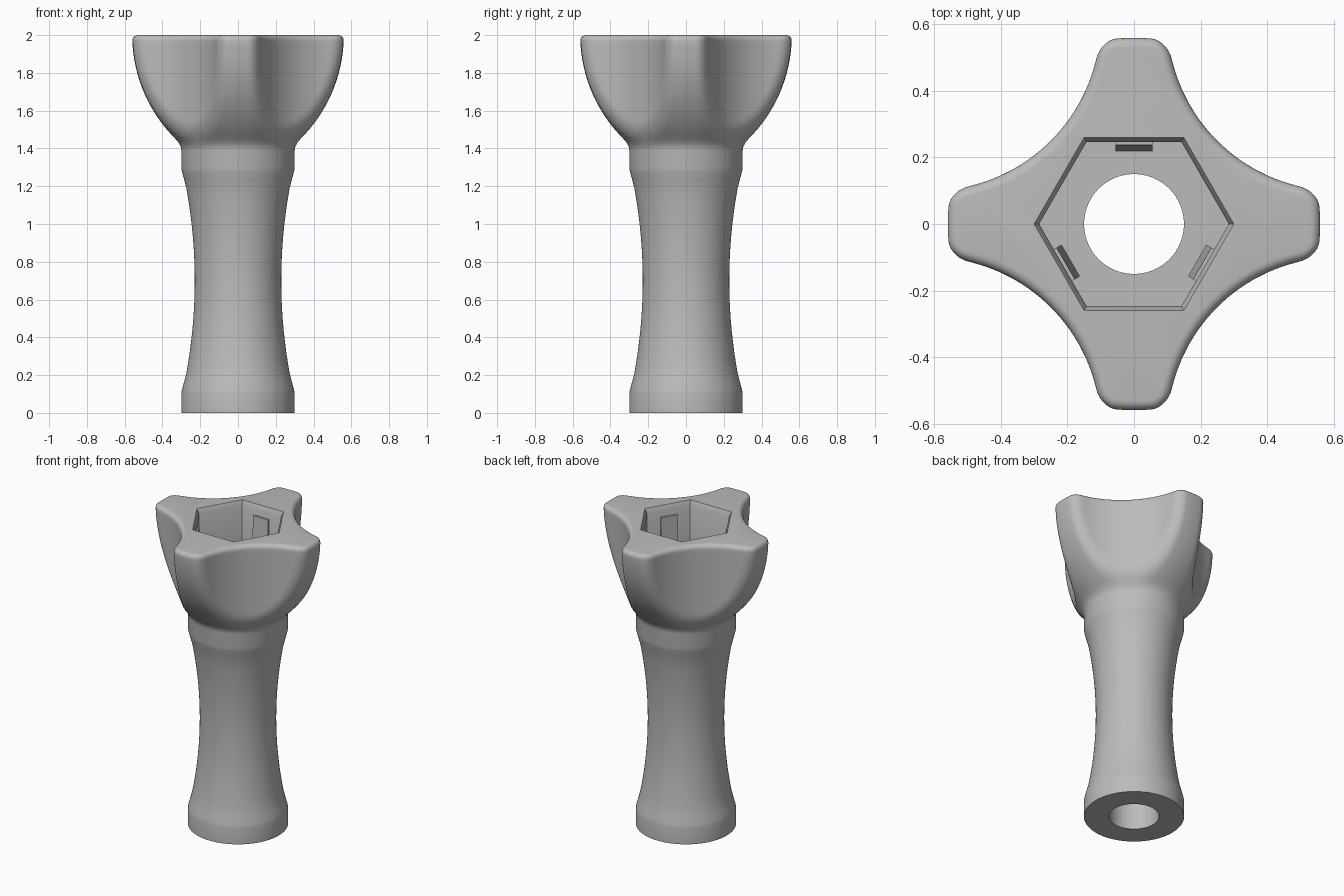
import bpy, bmesh, math
from mathutils import Matrix

if "Cube" in bpy.data.objects:
    bpy.data.objects.remove(bpy.data.objects["Cube"])

grey = bpy.data.materials.new("mid grey plastic")
grey.diffuse_color = (0.5, 0.5, 0.5, 1)
grey.use_nodes = True
grey.node_tree.nodes["Principled BSDF"].inputs["Base Color"].default_value = grey.diffuse_color

SEGS = 384
FLOOR = 1.6           # hex pocket floor height
SC, SR = 0.613, 0.513  # scallop centre offset and radius


def loft(name, rings):
    """Closed solid from rings of equal point count, capped at both ends."""
    bm = bmesh.new()
    loops = [[bm.verts.new(p) for p in ring] for ring in rings]
    n = len(loops[0])
    for lo, hi in zip(loops, loops[1:]):
        for i in range(n):
            j = (i + 1) % n
            bm.faces.new((lo[i], lo[j], hi[j], hi[i]))
    bm.faces.new(loops[0][::-1])
    bm.faces.new(loops[-1])
    bmesh.ops.recalc_face_normals(bm, faces=bm.faces)
    me = bpy.data.meshes.new(name)
    bm.to_mesh(me)
    bm.free()
    me.materials.append(grey)
    ob = bpy.data.objects.new(name, me)
    bpy.context.collection.objects.link(ob)
    return ob


def polygon(radius, z, sides):
    return [(radius * math.cos(math.tau * i / sides),
             radius * math.sin(math.tau * i / sides), z) for i in range(sides)]


def rounded_cross(r, ang, radius, k=0.05):
    """Signed distance to a disc with four scallops, edges rounded by k."""
    x, y = abs(r * math.cos(ang)), abs(r * math.sin(ang))
    a = r - radius
    b = SR - math.hypot(x - SC, y - SC)
    return min(-k, max(a, b)) + math.hypot(max(k + a, 0), max(k + b, 0))


def head_ring(radius, z, inset):
    ring = []
    for i in range(SEGS):
        ang = math.tau * i / SEGS
        lo, hi = 0.0, radius + 0.01
        for _ in range(24):
            mid = (lo + hi) / 2
            if rounded_cross(mid, ang, radius) + inset > 0:
                hi = mid
            else:
                lo = mid
        ring.append((lo * math.cos(ang), lo * math.sin(ang), z))
    return ring


# Stem: foot band, waisted shaft, collar and flare into the head
stem = [(0.30, 0), (0.30, 0.105), (0.296, 0.125), (0.285, 0.165)]
for i in range(17):
    z = 0.21 + 0.98 * i / 16
    stem.append((0.229 + (z - 0.7) ** 2 / 5.4, z))
stem += [(0.285, 1.235), (0.296, 1.275), (0.30, 1.295), (0.30, 1.39),
         (0.304, 1.412), (0.317, 1.434)]
rings = [polygon(r, z, SEGS) for r, z in stem]

# Head: bowl arc cut by scallops, with a rounded top edge
FILLET = 0.03
heights = [1.457 + (1.97 - 1.457) * i / 26 for i in range(27)]
heights += [2 - FILLET + FILLET * math.sin(math.pi / 2 * i / 6) for i in range(1, 7)]
for z in heights:
    radius = 0.56 - 0.773 + math.sqrt(0.773 ** 2 - (2 - z) ** 2)
    up = max(0, z - (2 - FILLET))
    inset = FILLET - math.sqrt(max(0, FILLET ** 2 - up ** 2))
    rings.append(head_ring(radius, z, inset))
body = loft("knob_body", rings)

# Cutters: chamfered hex pocket and through bore
hex_cut = loft("hex_pocket_cutter", [polygon(r, z, 6) for r, z in
               ((0.285, FLOOR), (0.285, 1.97), (0.30, 2.0), (0.30, 2.1))])
bore_cut = loft("bore_cutter", [polygon(0.15, -0.1, 96), polygon(0.15, 1.9, 96)])
bpy.context.view_layer.objects.active = body
for cutter in (hex_cut, bore_cut):
    mod = body.modifiers.new("cut", 'BOOLEAN')
    mod.operation, mod.solver, mod.object = 'DIFFERENCE', 'EXACT', cutter
    bpy.ops.object.modifier_apply(modifier=mod.name)
    bpy.data.objects.remove(cutter)

body.select_set(True)
bpy.ops.object.shade_smooth_by_angle(angle=math.radians(30))

# Tapered grip ribs on three of the pocket walls
for i in range(3):
    rib = loft("pocket_rib", [
        [(-0.055, near, z), (0.055, near, z), (0.055, 0.25, z), (-0.055, 0.25, z)]
        for near, z in ((0.22, FLOOR), (0.237, 1.93))])
    rib.data.transform(Matrix.Rotation(math.tau * i / 3, 4, 'Z'))
